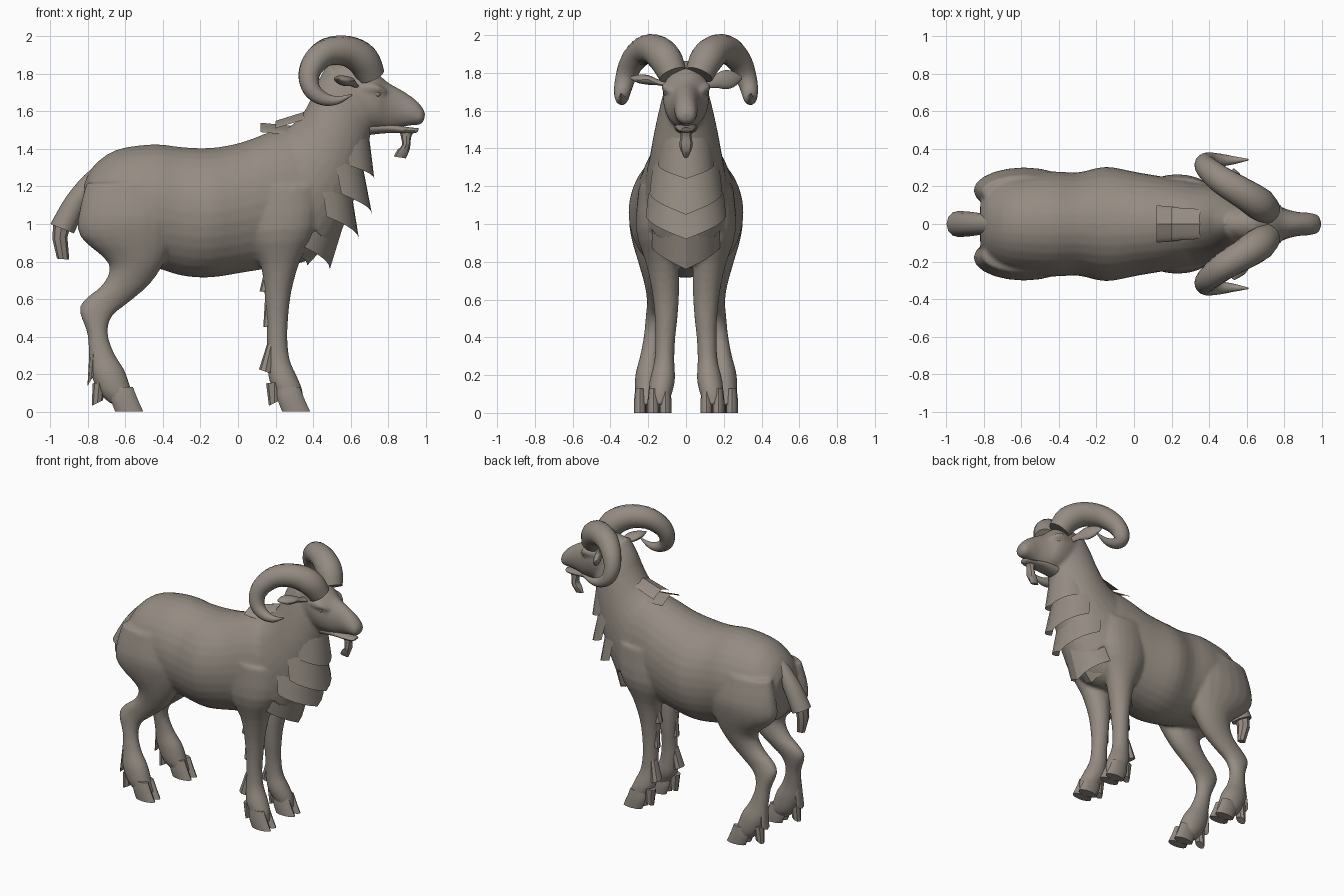
import bpy, bmesh, math
from mathutils import Vector

coat = bpy.data.materials.new("taupe coat")
coat.diffuse_color = (0.30, 0.262, 0.225, 1)


def spline(rows, n=3):
    """Catmull-Rom interpolation through rows of numbers."""
    out = []
    for i in range(len(rows) - 1):
        a, b, c, d = (rows[max(0, min(len(rows) - 1, i + k))] for k in (-1, 0, 1, 2))
        for j in range(n):
            t = j / n
            out.append([0.5 * (2*q + (r-p)*t + (2*p - 5*q + 4*r - s)*t*t + (3*q - p - 3*r + s)*t**3)
                        for p, q, r, s in zip(a, b, c, d)])
    return out + [list(rows[-1])]


def skin(bm, rings):
    loops = [[bm.verts.new(p) for p in r] for r in rings]
    n = len(loops[0])
    for a, b in zip(loops, loops[1:]):
        for i in range(n):
            bm.faces.new((a[i], a[(i+1) % n], b[(i+1) % n], b[i]))
    bm.faces.new(loops[0])
    bm.faces.new(loops[-1])


def loft(bm, rows, side=1, seg=20, n=3):
    """Each row: two outline points (x,z),(x,z) seen from the side, half width, y centre."""
    rings = []
    for ax, az, bx, bz, w, y in spline(rows, n):
        ring = []
        for k in range(seg):
            t = 2 * math.pi * k / seg
            u = 0.5 + 0.5 * math.cos(t)
            ring.append((bx + (ax-bx)*u, side*y + w*math.sin(t), bz + (az-bz)*u))
        rings.append(ring)
    skin(bm, rings)


def tube(bm, rows, flat=1.0, seg=16):
    """Each row: x, y, z, radius."""
    pts = spline(rows, 4)
    rings = []
    for i, p in enumerate(pts):
        a, b = pts[max(0, i-1)], pts[min(len(pts)-1, i+1)]
        t = (Vector(b[:3]) - Vector(a[:3])).normalized()
        side = t.cross(Vector((0.45, 0.85, 0.25))).normalized()
        up = t.cross(side)
        rings.append([Vector(p[:3]) + p[3] * (side*math.cos(2*math.pi*k/seg)
                      + up*flat*math.sin(2*math.pi*k/seg)) for k in range(seg)])
    skin(bm, rings)


def finish(name, bm, angle=40):
    bmesh.ops.recalc_face_normals(bm, faces=bm.faces)
    me = bpy.data.meshes.new(name)
    bm.to_mesh(me)
    bm.free()
    ob = bpy.data.objects.new(name, me)
    bpy.context.collection.objects.link(ob)
    me.materials.append(coat)
    bpy.ops.object.select_all(action='DESELECT')
    ob.select_set(True)
    bpy.context.view_layer.objects.active = ob
    bpy.ops.object.shade_smooth_by_angle(angle=math.radians(angle))
    return ob


def part(name, rows, side=1, **kw):
    bm = bmesh.new()
    loft(bm, rows, side, **kw)
    return finish(name, bm)


def fur(name, rows, back, rise):
    """Curved fur sheet; rows: x, z, half width. Sides wrap back and rise."""
    bm = bmesh.new()
    grid = []
    for x, z, w in rows:
        line = []
        for k in range(-5, 6):
            f = math.radians(82) * k / 5
            line.append(bm.verts.new((x - back*(1-math.cos(f)), w*math.sin(f), z + rise*abs(k)/5)))
        grid.append(line)
    for a, b in zip(grid, grid[1:]):
        for i in range(10):
            bm.faces.new((a[i], a[i+1], b[i+1], b[i]))
    return finish(name, bm, 30)


# Body: torso, neck, head and legs fused into one skin
body = bmesh.new()
loft(body, [(-.82, 1.22, -.82, 1.0, .12, 0), (-.77, 1.31, -.78, .88, .2, 0), (-.65, 1.395, -.66, .82, .255, 0),
            (-.45, 1.425, -.45, .77, .28, 0), (-.3, 1.41, -.3, .725, .275, 0), (-.15, 1.405, -.15, .715, .305, 0),
            (.02, 1.435, .02, .74, .275, 0), (.2, 1.5, .2, .77, .245, 0), (.33, 1.5, .36, .8, .22, 0),
            (.45, 1.4, .46, .88, .17, 0)], seg=32)
loft(body, [(.05, 1.4, .5, .86, .235, 0), (.29, 1.53, .59, 1.05, .2, 0), (.375, 1.64, .665, 1.28, .17, 0),
            (.42, 1.75, .71, 1.49, .135, 0), (.48, 1.86, .73, 1.53, .11, 0)], seg=28)
loft(body, [(.5, 1.85, .6, 1.52, .1, 0), (.64, 1.865, .66, 1.5, .12, 0), (.73, 1.815, .74, 1.5, .118, 0),
            (.8, 1.755, .8, 1.5, .085, 0), (.88, 1.71, .86, 1.515, .065, 0), (.95, 1.66, .92, 1.525, .06, 0),
            (.988, 1.615, .965, 1.528, .05, 0), (.998, 1.585, .99, 1.545, .03, 0)], seg=24)
front_leg = [(.05, 1.2, .42, 1.2, .08, .17), (.05, .96, .41, .98, .1, .165), (.12, .78, .33, .8, .087, .125),
             (.14, .64, .285, .64, .072, .108), (.15, .5, .268, .5, .06, .105), (.155, .38, .264, .38, .052, .11),
             (.155, .27, .278, .27, .054, .115), (.165, .17, .318, .18, .067, .125),
             (.2, .1, .345, .11, .062, .135), (.24, .04, .35, .04, .045, .14)]
hind_leg = [(-.81, 1.22, -.35, 1.22, .09, .17), (-.85, 1.05, -.32, 1.05, .12, .18), (-.84, .93, -.33, .93, .115, .175),
            (-.69, .79, -.39, .8, .092, .16), (-.72, .68, -.47, .68, .072, .148), (-.815, .6, -.585, .58, .057, .15),
            (-.845, .535, -.67, .51, .052, .16), (-.805, .42, -.695, .42, .047, .175), (-.795, .3, -.66, .31, .052, .19),
            (-.785, .2, -.605, .22, .067, .2), (-.74, .1, -.57, .12, .067, .205), (-.68, .04, -.54, .04, .045, .21)]
for s in (-1, 1):
    loft(body, front_leg, s)
    loft(body, hind_leg, s)
    # brow ridges and eyes
    tube(body, [(.66, s*.1, 1.72, .02), (.73, s*.107, 1.725, .024), (.79, s*.082, 1.7, .012)])
ram = finish("body", body)
m = ram.modifiers.new("fuse", 'REMESH')
m.mode, m.voxel_size, m.use_smooth_shade = 'VOXEL', .012, True
m = ram.modifiers.new("relax", 'SMOOTH')
m.factor, m.iterations = .5, 5

# Lower jaw and beard
part("lower_jaw", [(.7, 1.55, .7, 1.475, .06, 0), (.8, 1.54, .8, 1.485, .055, 0), (.9, 1.518, .9, 1.483, .045, 0),
                   (.95, 1.512, .945, 1.485, .035, 0), (.965, 1.51, .96, 1.495, .02, 0)])
part("beard", [(.86, 1.5, .945, 1.5, .03, 0), (.87, 1.46, .925, 1.47, .028, 0), (.875, 1.42, .92, 1.43, .036, 0),
               (.85, 1.395, .915, 1.395, .03, 0), (.83, 1.36, .895, 1.35, .012, 0)], seg=8, n=2)

for s, tag in ((-1, "right"), (1, "left")):
    # Curled horns
    bm = bmesh.new()
    tube(bm, [(.71, s*.07, 1.79, .075), (.665, s*.11, 1.875, .088), (.58, s*.165, 1.922, .082),
              (.48, s*.225, 1.918, .075), (.41, s*.28, 1.865, .066), (.378, s*.315, 1.79, .056),
              (.395, s*.335, 1.715, .047), (.455, s*.34, 1.668, .036), (.53, s*.34, 1.66, .022),
              (.61, s*.343, 1.69, .004)])
    finish(tag + "_horn", bm)
    # Ears
    bm = bmesh.new()
    tube(bm, [(.63, s*.09, 1.735, .02), (.605, s*.15, 1.75, .03), (.575, s*.2, 1.762, .05),
              (.55, s*.25, 1.77, .043), (.53, s*.295, 1.775, .008)], flat=.5)
    finish(tag + "_ear", bm)
    # Eyeballs
    bm = bmesh.new()
    bmesh.ops.create_uvsphere(bm, u_segments=12, v_segments=8, radius=.02)
    bmesh.ops.translate(bm, verts=bm.verts, vec=(.742, s*.098, 1.695))
    finish(tag + "_eye", bm)
    # Cloven hooves and shaggy leg tufts
    for pos, dx, y in (("front", 0, .14), ("hind", -.89, .212)):
        for toe in (-.031, .031):
            part(f"{tag}_{pos}_hoof", [(.21+dx, .13, .33+dx, .13, .025, y+toe), (.21+dx, .07, .355+dx, .065, .032, y+toe),
                                       (.235+dx, 0, .385+dx, 0, .032, y+toe)], s, seg=12)
        k = -.945 if pos == "hind" else 0
        part(f"{tag}_{pos}_fetlock_tuft", [(.155+k, .36, .2+k, .36, .03, y-.02), (.112+k+.03*(k < 0), .225-.09*(k < 0), .18+k, .2, .042, y-.01)],
             s, seg=8, n=1)
        part(f"{tag}_{pos}_heel_tuft", [(.15+k+.02*(k < 0), .15, .24+k, .16, .04, y), (.165+k, .03, .225+k, .06, .03, y)],
             s, seg=8, n=1)
    part(tag + "_forearm_tuft", [(.14, .75, .2, .75, .03, .11), (.115, .64, .17, .635, .03, .11)], s, seg=8, n=1)
    part(tag + "_shin_tuft", [(.145, .62, .2, .6, .02, .11), (.135, .45, .18, .45, .025, .11)], s, seg=8, n=1)

# Tail: upper brush and lower tuft
part("tail", [(-.73, 1.33, -.73, 1.2, .05, 0), (-.82, 1.26, -.78, 1.15, .055, 0), (-.92, 1.14, -.82, 1.07, .065, 0),
              (-1.0, 1.0, -.875, .95, .07, 0)], seg=12)
part("tail_tuft", [(-.985, 1.02, -.89, 1.0, .05, 0), (-.99, .92, -.91, .93, .045, 0), (-.965, .815, -.9, .81, .02, 0)],
     seg=8, n=1)

# Layered chest fur
for i, (rows, back, rise) in enumerate((
        ([(.70, 1.46, .13), (.727, 1.24, .15)], .15, .07),
        ([(.665, 1.31, .165), (.715, 1.05, .195)], .19, .11),
        ([(.61, 1.14, .19), (.645, .92, .215)], .2, .12),
        ([(.57, 1.02, .2), (.49, .76, .19)], .19, .13),
        ([(.48, .9, .15), (.37, .78, .13)], .1, .08))):
    fur(f"chest_fur_{i+1}", rows, back, rise)
# Withers tufts
fur("withers_tuft_back", [(.28, 1.525, .09), (.12, 1.54, .1)], 0, -.05)
fur("withers_tuft_front", [(.36, 1.6, .08), (.2, 1.55, .09)], 0, -.04)
